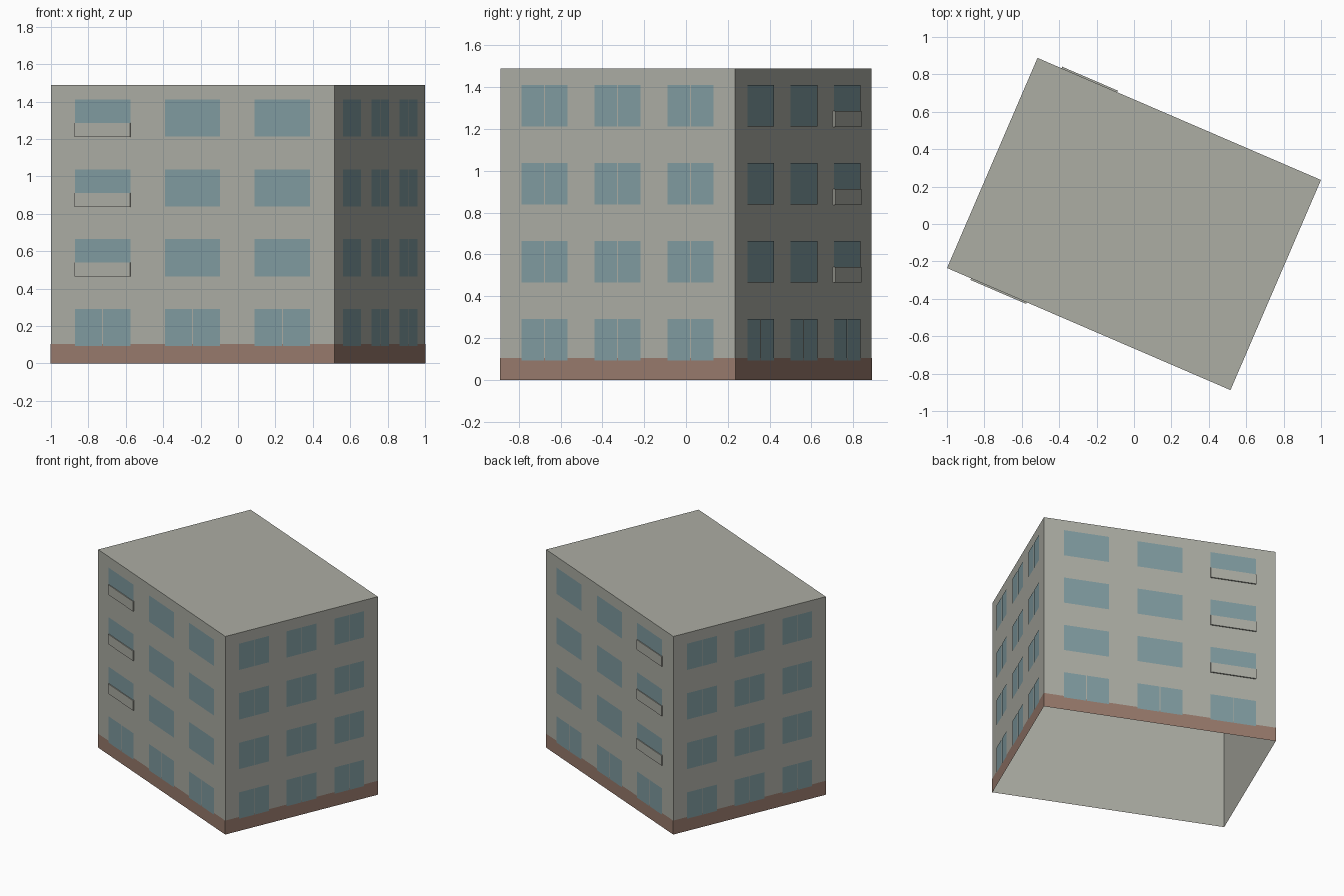
import bpy
import bmesh
from math import radians, pi
from mathutils import Matrix, Vector

cube = bpy.data.objects.get("Cube")
if cube:
    bpy.data.objects.remove(cube, do_unlink=True)

LENGTH, DEPTH, HEIGHT = 1.65, 1.223, 1.49
BASE_TOP, STOREY, FLOORS = 0.105, 0.373, 4
SILL, WINDOW_H, GAP = 0.093, 0.198, 0.006
TURN = Matrix.Rotation(radians(-23.3), 4, 'Z')


def material(name, srgb):
    color = [((c / 255 + 0.055) / 1.055) ** 2.4 for c in srgb] + [1]
    mat = bpy.data.materials.new(name)
    mat.use_nodes = True
    mat.diffuse_color = color
    mat.node_tree.nodes["Principled BSDF"].inputs["Base Color"].default_value = color
    return mat


WALL = material("warm grey plaster", (172, 173, 164))
BASE = material("brown plinth", (152, 122, 108))
GLASS = material("blue grey glass", (128, 155, 160))


def make_object(name, bm, mat):
    mesh = bpy.data.meshes.new(name)
    bm.to_mesh(mesh)
    bm.free()
    mesh.materials.append(mat)
    obj = bpy.data.objects.new(name, mesh)
    obj.matrix_world = TURN
    bpy.context.collection.objects.link(obj)


def open_box(length, depth, height, roof):
    bm = bmesh.new()
    bmesh.ops.create_cube(bm, size=1)
    bm.normal_update()
    drop = [f for f in bm.faces if f.normal.z < -0.5 or (f.normal.z > 0.5 and not roof)]
    bmesh.ops.delete(bm, geom=drop, context='FACES_ONLY')
    for v in bm.verts:
        v.co = ((v.co.x * length), (v.co.y * depth), (v.co.z + 0.5) * height)
    return bm


# Each facade frame: u runs rightwards, y points into the building, z up
def facade(side):
    wide, deep = (LENGTH, DEPTH) if side % 2 == 0 else (DEPTH, LENGTH)
    return Matrix.Rotation(side * pi / 2, 4, 'Z') @ Matrix.Translation((-wide / 2, -deep / 2, 0))


def pane(bm, frame, u0, u1, z0, z1, out=0.003):
    corners = [(u0, z0), (u1, z0), (u1, z1), (u0, z1)]
    bm.faces.new([bm.verts.new(frame @ Vector((u, -out, z))) for u, z in corners])


# Walls with roof, open underneath, and the plinth band around them
make_object("walls_and_roof", open_box(LENGTH, DEPTH, HEIGHT, True), WALL)
make_object("plinth", open_box(LENGTH + 0.003, DEPTH + 0.003, BASE_TOP, False), BASE)

# Windows: end walls are all double, long walls only on the ground floor
for side, name in enumerate(("front", "left", "back", "right")):
    frame = facade(side)
    long_wall = side % 2 == 0
    first, width, step = (0.141, 0.322, 0.523) if long_wall else (0.11, 0.24, 0.381)
    bm = bmesh.new()
    for floor in range(FLOORS):
        z = SILL + floor * STOREY
        for column in range(3):
            u = first + column * step
            if long_wall and floor:
                pane(bm, frame, u, u + width, z, z + WINDOW_H)
            else:
                half = (width - GAP) / 2
                pane(bm, frame, u, u + half, z, z + WINDOW_H)
                pane(bm, frame, u + half + GAP, u + width, z, z + WINDOW_H)
    make_object(name + "_windows", bm, GLASS)

    # Shallow balcony panels over the lower part of one column
    if long_wall:
        column = 0 if side == 0 else 2
        u = first + column * step
        for floor in range(1, FLOORS):
            z = SILL + floor * STOREY
            bm = bmesh.new()
            place = frame @ Matrix.Translation((u + width / 2, -0.0045, z + 0.036))
            bmesh.ops.create_cube(bm, size=1, matrix=place @ Matrix.Diagonal((width + 0.002, 0.009, 0.075, 1)))
            make_object(f"{name}_balcony_panel_{floor}", bm, WALL)
